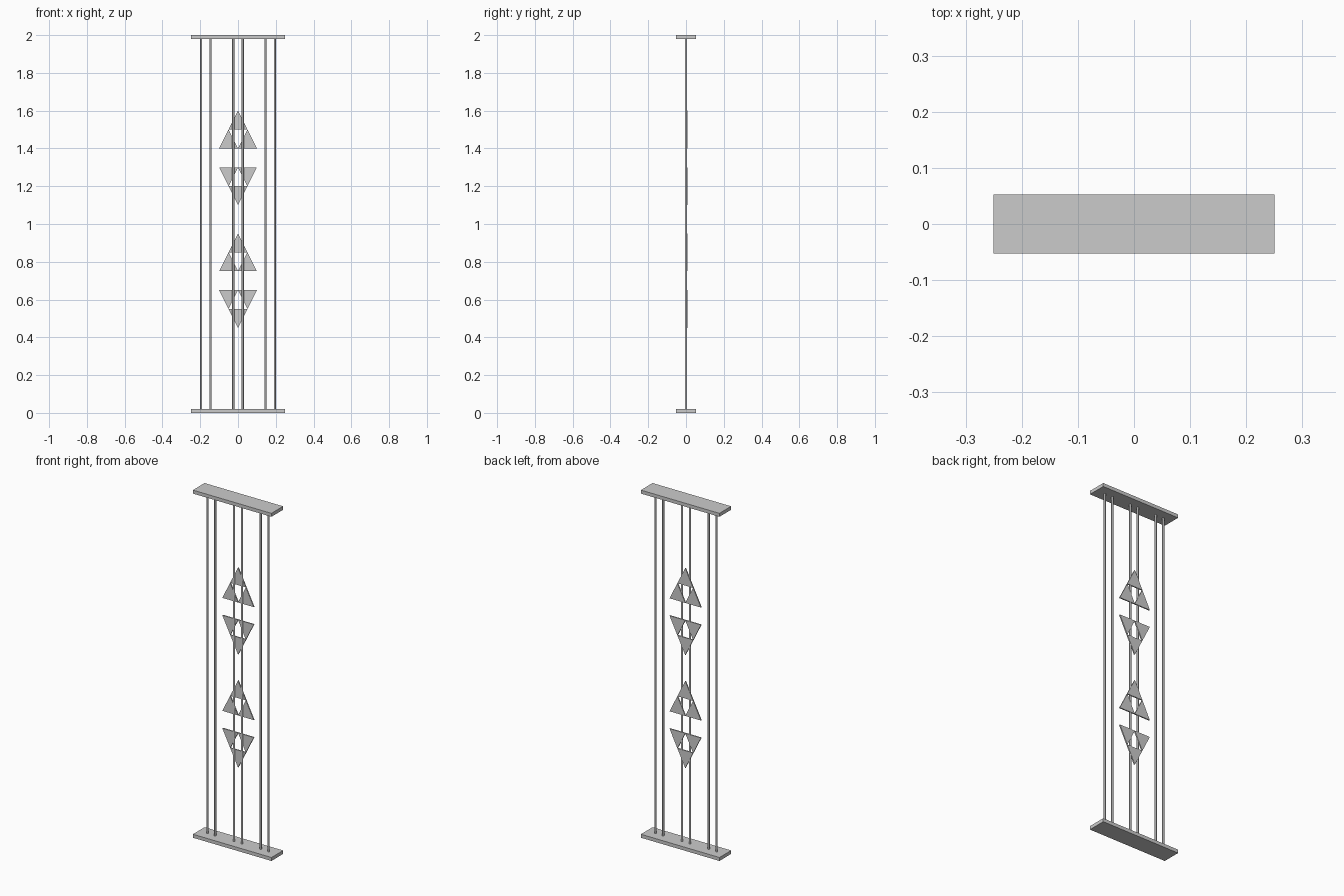
import bpy
import bmesh
from mathutils import Vector

if "Cube" in bpy.data.objects:
    bpy.data.objects.remove(bpy.data.objects["Cube"])


def add_object(name, bm):
    bmesh.ops.recalc_face_normals(bm, faces=bm.faces[:])
    mesh = bpy.data.meshes.new(name)
    bm.to_mesh(mesh)
    bm.free()
    obj = bpy.data.objects.new(name, mesh)
    bpy.context.collection.objects.link(obj)
    return obj


def plate(name, z, size=(0.5, 0.106, 0.02)):
    bm = bmesh.new()
    bmesh.ops.create_cube(bm, size=1)
    bmesh.ops.scale(bm, vec=size, verts=bm.verts)
    bmesh.ops.translate(bm, vec=(0, 0, z), verts=bm.verts)
    add_object(name, bm)


def rod(name, x, radius=0.0055, height=1.96):
    bm = bmesh.new()
    bmesh.ops.create_cone(bm, cap_ends=True, segments=16, radius1=radius,
                          radius2=radius, depth=height)
    bmesh.ops.translate(bm, vec=(x, 0, 1), verts=bm.verts)
    for f in bm.faces:
        f.smooth = len(f.verts) == 4
    for e in bm.edges:
        e.smooth = all(f.smooth for f in e.link_faces)
    add_object(name, bm)


def triangle_ornament(name, base_z, direction, y=0.0, depth=0.007):
    # three small triangles around an open middle; direction is +1 up, -1 down
    bm = bmesh.new()
    for cx, level in ((-0.05, 0), (0.05, 0), (0, 0.1)):
        points = ((cx - 0.05, level), (cx + 0.05, level), (cx, level + 0.1))
        face = bm.faces.new([bm.verts.new((px, y, base_z + direction * pz))
                             for px, pz in points])
        new = bmesh.ops.extrude_face_region(bm, geom=[face])["geom"]
        verts = [g for g in new if isinstance(g, bmesh.types.BMVert)]
        bmesh.ops.translate(bm, vec=Vector((0, depth, 0)), verts=verts)
    add_object(name, bm)


# End plates
plate("bottom_plate", 0.01)
plate("top_plate", 1.99)

# Three pairs of vertical rods
for i, x in enumerate((-0.195, -0.145, -0.025, 0.025, 0.145, 0.195)):
    rod(f"vertical_rod_{i + 1}", x)

# Triangle ornaments on the back of the middle pair
for i, (z, d) in enumerate(((1.4, 1), (1.3, -1), (0.75, 1), (0.65, -1))):
    triangle_ornament(f"triangle_ornament_{i + 1}", z, d)
